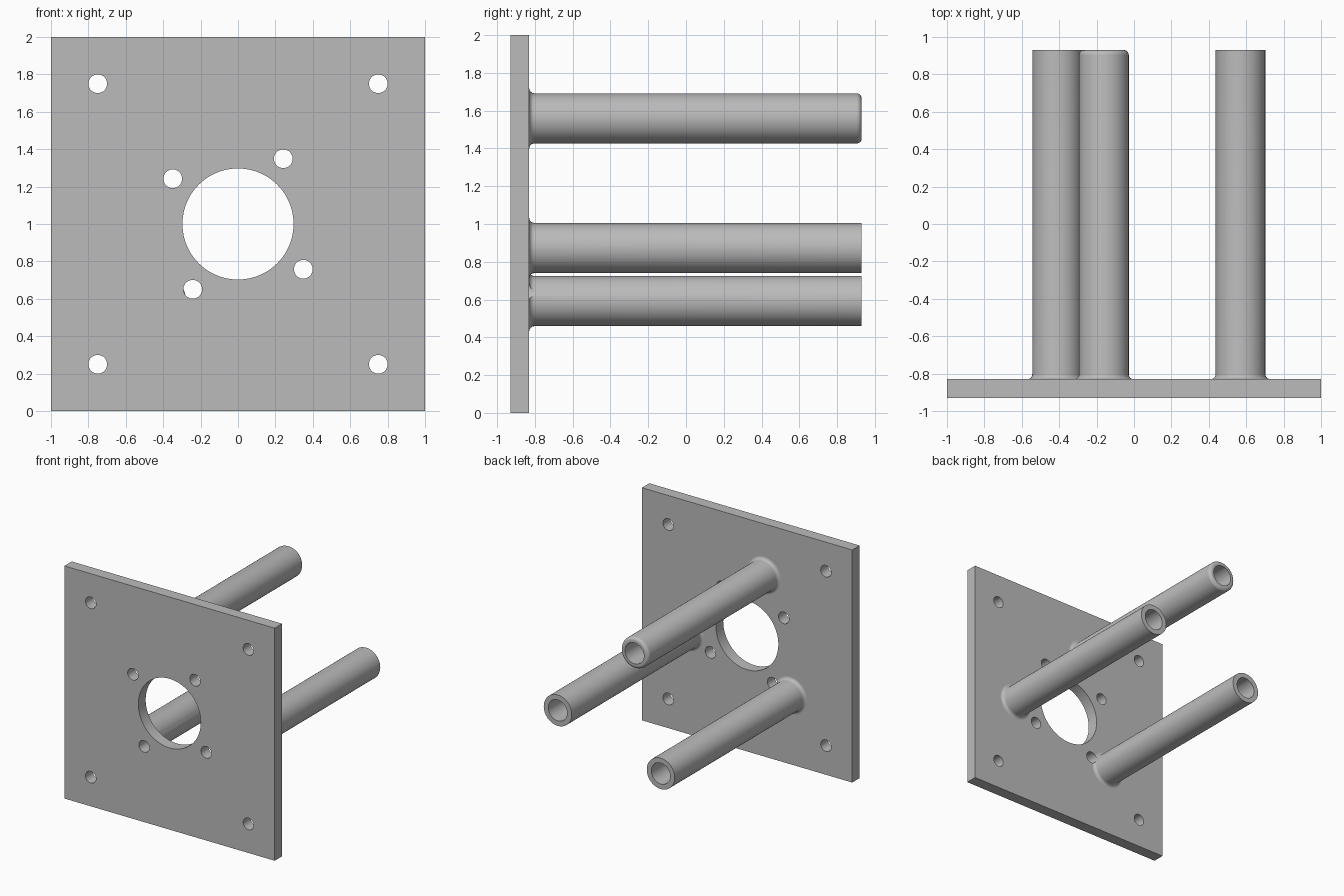
import bpy, bmesh, math
from mathutils import Matrix, Vector

cube = bpy.data.objects.get("Cube")
if cube:
    bpy.data.objects.remove(cube, do_unlink=True)

FRONT, BACK, END = -0.93, -0.83, 0.93      # plate faces and post tips along y
POST_R, BORE_R, FILLET = 0.133, 0.09, 0.027
HOLE_R = 0.05

steel = bpy.data.materials.new("steel_grey")
steel.use_nodes = True
grey = (0.5, 0.5, 0.5, 1)
steel.diffuse_color = grey
steel.node_tree.nodes["Principled BSDF"].inputs["Base Color"].default_value = grey


def add_object(name, bm):
    bmesh.ops.recalc_face_normals(bm, faces=bm.faces)
    mesh = bpy.data.meshes.new(name)
    bm.to_mesh(mesh)
    bm.free()
    mesh.materials.append(steel)
    obj = bpy.data.objects.new(name, mesh)
    bpy.context.collection.objects.link(obj)
    return obj


def drill(obj, x, z, radius, y0, y1, sides=48):
    """Cut a round hole along y, then discard the cutter."""
    bm = bmesh.new()
    place = Matrix.Translation((x, (y0 + y1) / 2, z)) @ Matrix.Rotation(math.pi / 2, 4, 'X')
    bmesh.ops.create_cone(bm, cap_ends=True, segments=sides, radius1=radius,
                          radius2=radius, depth=y1 - y0, matrix=place)
    cutter = add_object("hole_cutter", bm)
    cutter.hide_render = True
    mod = obj.modifiers.new("hole", 'BOOLEAN')
    mod.operation, mod.solver, mod.object = 'DIFFERENCE', 'EXACT', cutter
    bpy.context.view_layer.objects.active = obj
    bpy.ops.object.modifier_apply(modifier=mod.name)
    bpy.data.objects.remove(cutter, do_unlink=True)


def smooth(obj):
    bpy.ops.object.select_all(action='DESELECT')
    obj.select_set(True)
    bpy.context.view_layer.objects.active = obj
    bpy.ops.object.shade_smooth_by_angle(angle=math.radians(35))


def arc(cr, cy, start, end, steps=6):
    """Quarter-round profile points (radius, y) about a centre."""
    angles = [math.radians(start + (end - start) * i / steps) for i in range(steps + 1)]
    return [(cr + FILLET * math.cos(a), cy + FILLET * math.sin(a)) for a in angles]


def make_post(name, x, z, rounded):
    """Lathe a hollow post with a flared foot, its base sunk into the plate."""
    foot = BACK - 0.01
    profile = [(BORE_R, foot), (POST_R + FILLET, foot)]
    profile += arc(POST_R + FILLET, BACK + FILLET, 270, 180)
    profile += arc(POST_R - FILLET, END - FILLET, 0, 90) if rounded else [(POST_R, END)]
    profile.append((BORE_R, END))
    bm = bmesh.new()
    verts = [bm.verts.new((r, y, 0)) for r, y in profile]
    edges = [bm.edges.new((a, b)) for a, b in zip(verts, verts[1:] + verts[:1])]
    bmesh.ops.spin(bm, geom=verts + edges, cent=(0, 0, 0), axis=(0, 1, 0),
                   angle=math.tau, steps=64, use_merge=True)
    bmesh.ops.remove_doubles(bm, verts=bm.verts, dist=1e-5)
    bmesh.ops.translate(bm, verts=bm.verts, vec=Vector((x, 0, z)))
    return add_object(name, bm)


# Square mounting plate
bm = bmesh.new()
bmesh.ops.create_cube(bm, size=1)
bmesh.ops.scale(bm, verts=bm.verts, vec=(2, BACK - FRONT, 2))
bmesh.ops.translate(bm, verts=bm.verts, vec=(0, (FRONT + BACK) / 2, 1))
plate = add_object("mounting_plate", bm)

# Central opening, corner holes and the tilted ring of four holes
drill(plate, 0, 1, 0.297, FRONT - 0.1, BACK + 0.1, 96)
for sx in (-1, 1):
    for sz in (-1, 1):
        drill(plate, 0.75 * sx, 1 + 0.75 * sz, HOLE_R, FRONT - 0.1, BACK + 0.1)
ring = [Matrix.Rotation(math.radians(90 * i), 2) @ Vector((0.242, 0.349)) for i in range(4)]
for p in ring:
    drill(plate, p.x, 1 + p.y, HOLE_R, FRONT - 0.1, BACK + 0.1)
smooth(plate)

# Three posts on the back; the lower one's foot is notched by a ring hole
make_post("upper_post", -0.161, 1.559, True)
make_post("left_post", 0.569, 0.873, False)
lower = make_post("lower_post", -0.411, 0.592, False)
notch = ring[2]
drill(lower, notch.x, 1 + notch.y, HOLE_R, FRONT - 0.1, BACK + FILLET)
for name in ("upper_post", "left_post", "lower_post"):
    smooth(bpy.data.objects[name])
